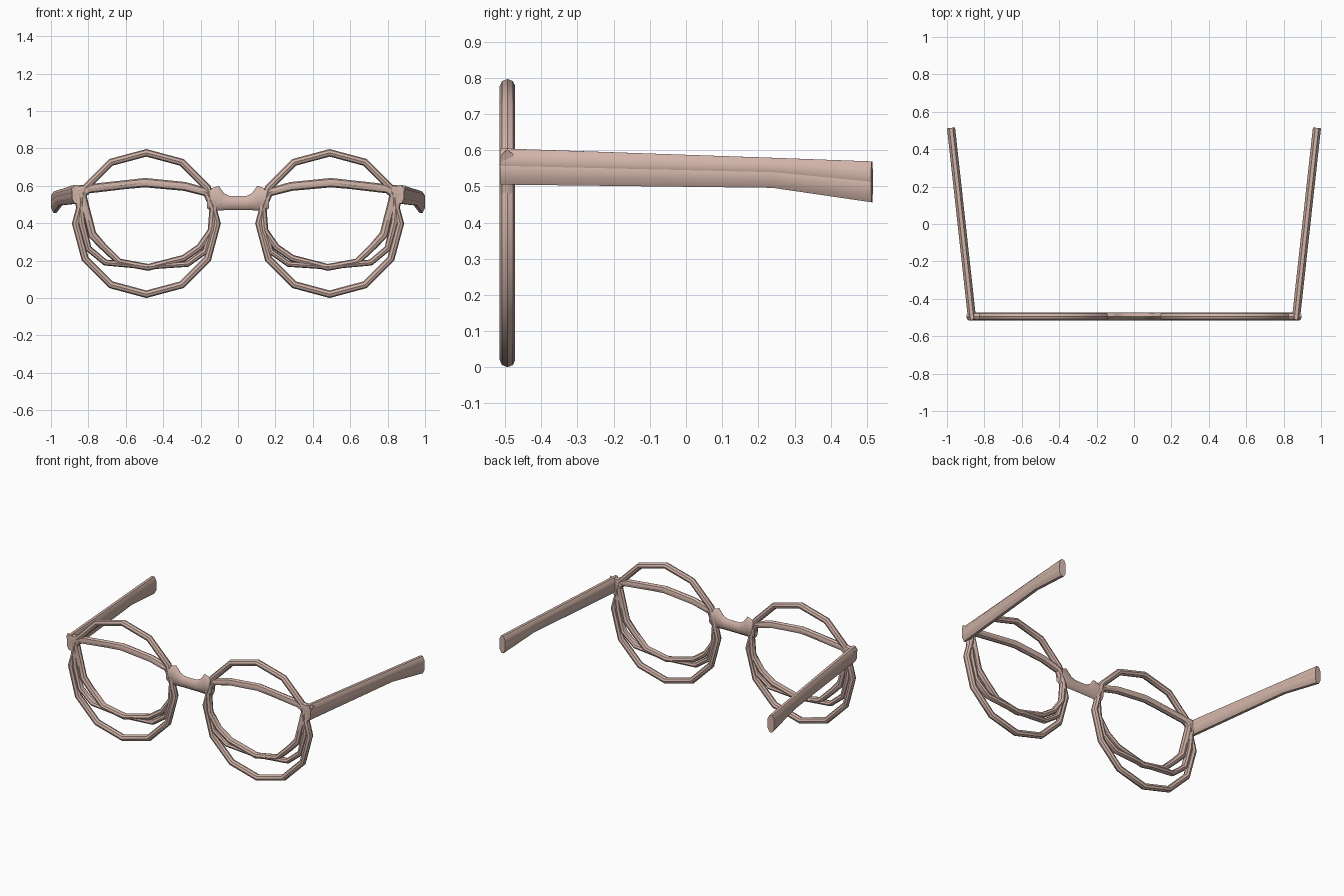
import bpy, bmesh, math
from mathutils import Vector

if "Cube" in bpy.data.objects:
    bpy.data.objects.remove(bpy.data.objects["Cube"])

mat = bpy.data.materials.new("dusty pink")
mat.diffuse_color = (0.63, 0.45, 0.39, 1)
mat.use_nodes = True
mat.node_tree.nodes["Principled BSDF"].inputs["Base Color"].default_value = mat.diffuse_color
Y = -0.4935      # middle of the front frame
DEPTH = 0.0215   # half depth of the front frame


def loft(name, rings, closed):
    """Skin a list of vertex rings, capping the ends when open."""
    bm = bmesh.new()
    vs = [[bm.verts.new(p) for p in r] for r in rings]
    n, k = len(vs), len(vs[0])
    for i in range(n if closed else n - 1):
        a, b = vs[i], vs[(i + 1) % n]
        for j in range(k):
            bm.faces.new((a[j], a[(j + 1) % k], b[(j + 1) % k], b[j]))
    if not closed:
        bm.faces.new(vs[0])
        bm.faces.new(vs[-1])
    bmesh.ops.recalc_face_normals(bm, faces=bm.faces)
    me = bpy.data.meshes.new(name)
    bm.to_mesh(me)
    bm.free()
    me.materials.append(mat)
    ob = bpy.data.objects.new(name, me)
    bpy.context.collection.objects.link(ob)
    bpy.ops.object.select_all(action='DESELECT')
    ob.select_set(True)
    bpy.context.view_layer.objects.active = ob
    bpy.ops.object.shade_smooth_by_angle(angle=math.radians(40))
    return ob


def tube(name, pts, closed, sides=8):
    """Mitred tube through (x, z, half width) points in the frame plane."""
    n, rings = len(pts), []
    for i, (x, z, w) in enumerate(pts):
        p = Vector((x, z))
        a = Vector(pts[i - 1][:2]) if closed or i else None
        b = Vector(pts[(i + 1) % n][:2]) if closed or i < n - 1 else None
        d1 = (p - a).normalized() if a is not None else (b - p).normalized()
        d2 = (b - p).normalized() if b is not None else d1
        t = (d1 + d2).normalized()
        w /= max(t.dot(d1), 0.75)
        nrm = Vector((-t.y, t.x))
        ring = []
        for j in range(sides):
            q = 2 * math.pi * j / sides
            o = p + nrm * w * math.cos(q)
            ring.append((o.x, Y + DEPTH * math.sin(q), o.y))
        rings.append(ring)
    return loft(name, rings, closed)


def mirrored(ob):
    m = ob.modifiers.new("Mirror", 'MIRROR')
    m.use_mirror_merge = False


# twelve-sided round rim
mirrored(tube("round_rim", [
    (0.49 + 0.378 * math.sin(i * math.pi / 6),
     0.3985 + 0.378 * math.cos(i * math.pi / 6), 0.0195) for i in range(12)], True))

# tapered rim with the heavy brow
mirrored(tube("tapered_rim", [
    (0.84, 0.583, 0.024), (0.497, 0.617, 0.025), (0.285, 0.597, 0.024),
    (0.165, 0.565, 0.022), (0.13, 0.49, 0.022), (0.142, 0.36, 0.02),
    (0.205, 0.272, 0.018), (0.29, 0.213, 0.018), (0.48, 0.164, 0.018),
    (0.635, 0.193, 0.018), (0.725, 0.28, 0.02), (0.78, 0.34, 0.023)], True))

# wide square rim
mirrored(tube("square_rim", [
    (0.855, 0.578, 0.026), (0.497, 0.617, 0.022), (0.285, 0.597, 0.022),
    (0.165, 0.565, 0.022), (0.132, 0.48, 0.02), (0.14, 0.38, 0.018),
    (0.175, 0.25, 0.016), (0.27, 0.182, 0.015), (0.48, 0.168, 0.015),
    (0.71, 0.19, 0.016), (0.80, 0.265, 0.017), (0.835, 0.40, 0.02)], True))

# bridge flaring into both rims
half = [(0.165, 0.53, 0.05), (0.12, 0.53, 0.07), (0.09, 0.515, 0.048), (0.05, 0.508, 0.038)]
tube("bridge", [(-x, z, w) for x, z, w in half] + half[::-1], False)

# corner lug joining rim and temple
mirrored(tube("corner_lug", [(0.80, 0.578, 0.022), (0.85, 0.565, 0.036),
                             (0.884, 0.556, 0.048)], False))


def temple(name, stations, sides=8):
    """Splayed side arm lofted from (y, bottom z, top z) stations."""
    rings = []
    for y, lo, hi in stations:
        cx = 0.865 + (y + 0.515) * 0.110
        ring = []
        for j in range(sides):
            q = 2 * math.pi * (j + 0.5) / sides
            c, s = math.cos(q) / math.cos(math.pi / 8), math.sin(q) / math.cos(math.pi / 8)
            ring.append((cx + 0.0215 * c, y - 0.0024 * c, (lo + hi) / 2 + (hi - lo) / 2 * s))
        rings.append(ring)
    mirrored(loft(name, rings, False))


# straight arm and drooping arm, overlapping
temple("straight_temple", [(-0.512, 0.537, 0.605), (0.24, 0.523, 0.579), (0.514, 0.49, 0.569)])
temple("drooping_temple", [(-0.512, 0.505, 0.59), (0.24, 0.496, 0.565), (0.514, 0.456, 0.54)])
